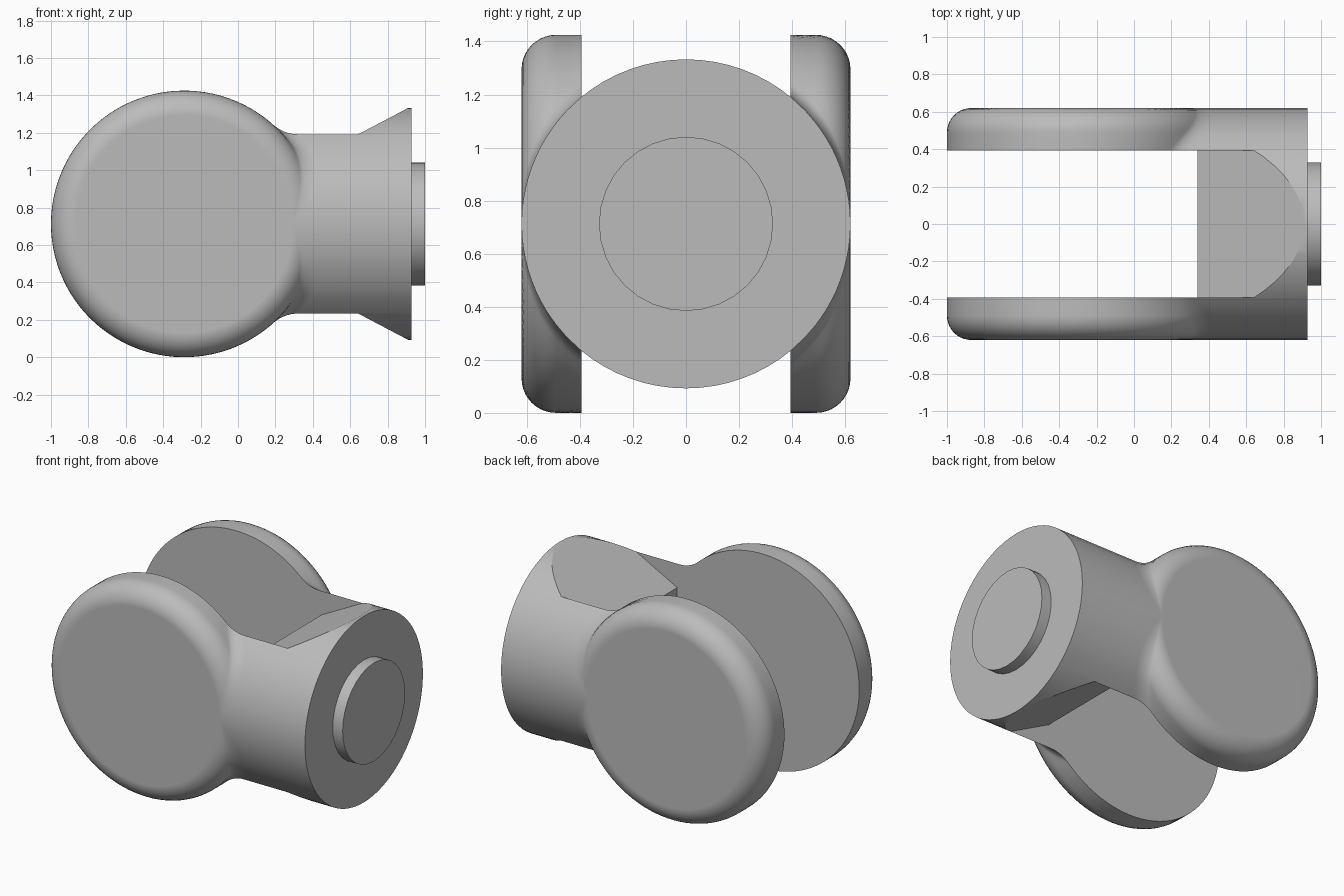
import bpy
import bmesh
from math import sqrt, sin, cos, pi, atan2, radians

if "Cube" in bpy.data.objects:
    bpy.data.objects.remove(bpy.data.objects["Cube"], do_unlink=True)

MID_Z = 0.7125     # height of the main axis
DISC_X = -0.2875   # centre of the fork discs
DISC_R = 0.7125
BODY_R = 0.62
EDGE = 0.13        # rounding of the disc rims
END_X = 0.927
SLOT = 0.393       # half width of the fork gap

grey = bpy.data.materials.new("plain grey")
grey.use_nodes = True
grey.diffuse_color = (0.5, 0.5, 0.5, 1)
grey.node_tree.nodes["Principled BSDF"].inputs["Base Color"].default_value = (0.5, 0.5, 0.5, 1)


def make_object(name, bm):
    bmesh.ops.recalc_face_normals(bm, faces=bm.faces)
    mesh = bpy.data.meshes.new(name)
    bm.to_mesh(mesh)
    bm.free()
    mesh.materials.append(grey)
    obj = bpy.data.objects.new(name, mesh)
    bpy.context.collection.objects.link(obj)
    return obj


def activate(obj):
    bpy.ops.object.select_all(action="DESELECT")
    obj.select_set(True)
    bpy.context.view_layer.objects.active = obj


def outline(y):
    """Closed x-z outline of disc, blend fillet and round shank at depth y."""
    past = max(abs(y) - (BODY_R - EDGE), 0)
    r = DISC_R - EDGE + sqrt(max(EDGE ** 2 - past ** 2, 0))
    h = max(sqrt(max(BODY_R ** 2 - y * y, 0)), 0.003)
    f = 0.42 * h
    cx, cz = sqrt((r + f) ** 2 - (h + f) ** 2), h + f
    a = atan2(cz, cx)
    top = []
    for i in range(41):
        t = pi + (a - pi) * i / 40
        top.append((r * cos(t), r * sin(t)))
    for i in range(1, 9):
        t = a + pi + (pi / 2 - a) * i / 8
        top.append((cx + f * cos(t), cz + f * sin(t)))
    top = [(DISC_X + x, z) for x, z in top] + [(END_X, h)]
    return top + [(x, -z) for x, z in reversed(top[1:])]


# Fork body: loft of outlines from front to back
half = [BODY_R * sin(radians(5 * i)) for i in range(1, 9)] + [0.45]
half += [BODY_R - EDGE + EDGE * sin(pi / 2 * i / 10) for i in range(11)]
depths = [-y for y in reversed(half)] + [0] + half
bm = bmesh.new()
rings = [[bm.verts.new((x, y, MID_Z + z)) for x, z in outline(y)] for y in depths]
for low, high in zip(rings, rings[1:]):
    for i in range(len(low)):
        j = (i + 1) % len(low)
        bm.faces.new((low[i], low[j], high[j], high[i]))
bm.faces.new(rings[0])
bm.faces.new(rings[-1])
body = make_object("fork_body", bm)

# Gap between the discs, with sloping floors above and below
upper = [(0.34, 0.32), (1.1, 0.72), (1.1, 1.0), (-1.3, 1.0)]
profile = upper + [(x, -z) for x, z in reversed(upper)]
bm = bmesh.new()
face = bm.faces.new([bm.verts.new((x, -SLOT, MID_Z + z)) for x, z in profile])
grown = bmesh.ops.extrude_face_region(bm, geom=[face])["geom"]
bmesh.ops.translate(bm, vec=(0, 2 * SLOT, 0),
                    verts=[v for v in grown if isinstance(v, bmesh.types.BMVert)])
cutter = make_object("slot_cutter", bm)
cutter.hide_render = True

cut = body.modifiers.new("slot", "BOOLEAN")
cut.operation = "DIFFERENCE"
cut.solver = "EXACT"
cut.object = cutter
activate(body)
bpy.ops.object.modifier_apply(modifier="slot")
bpy.data.objects.remove(cutter, do_unlink=True)

# Round boss on the end face
bpy.ops.mesh.primitive_cylinder_add(vertices=32, radius=0.328, depth=0.1,
                                    location=(0.95, 0, MID_Z), rotation=(0, pi / 2, 0))
boss = bpy.context.object
boss.name = "end_boss"
boss.data.materials.append(grey)

for obj in (body, boss):
    activate(obj)
    bpy.ops.object.shade_smooth_by_angle(angle=radians(30))
    weighted = obj.modifiers.new("clean shading", "WEIGHTED_NORMAL")
    weighted.keep_sharp = True
